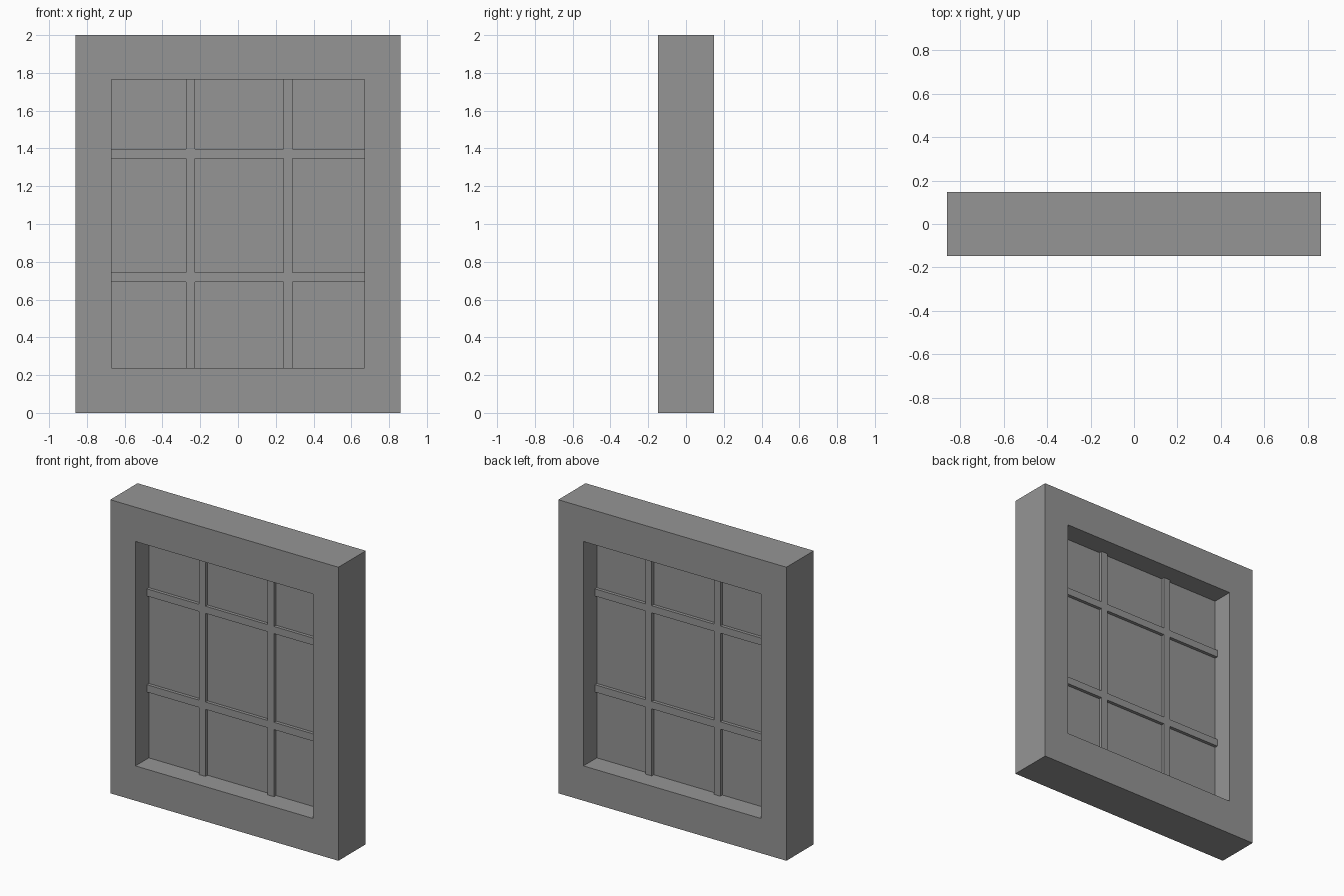
import bpy
import bmesh

cube = bpy.data.objects.get("Cube")
if cube:
    bpy.data.objects.remove(cube, do_unlink=True)

grey = bpy.data.materials.new("plain grey")
grey.use_nodes = True
colour = (0.3, 0.3, 0.3, 1)
grey.diffuse_color = colour
grey.node_tree.nodes["Principled BSDF"].inputs["Base Color"].default_value = colour


def lattice(name, xs, zs, half_depth, keep):
    """Extrude the cells of an x/z grid that pass keep(column, row)."""
    bm = bmesh.new()
    verts = [[bm.verts.new((x, -half_depth, z)) for z in zs] for x in xs]
    for i in range(len(xs) - 1):
        for j in range(len(zs) - 1):
            if keep(i, j):
                bm.faces.new((verts[i][j], verts[i + 1][j],
                              verts[i + 1][j + 1], verts[i][j + 1]))
    bmesh.ops.delete(bm, geom=[v for v in bm.verts if not v.link_faces], context='VERTS')
    # Keep the front cells and add the sides and the back
    front = list(bm.faces)
    result = bmesh.ops.extrude_face_region(bm, geom=front, use_keep_orig=True)
    back = [g for g in result["geom"] if isinstance(g, bmesh.types.BMVert)]
    bmesh.ops.translate(bm, verts=back, vec=(0, 2 * half_depth, 0))
    bmesh.ops.recalc_face_normals(bm, faces=bm.faces)
    mesh = bpy.data.meshes.new(name)
    bm.to_mesh(mesh)
    bm.free()
    mesh.materials.append(grey)
    obj = bpy.data.objects.new(name, mesh)
    bpy.context.collection.objects.link(obj)
    return obj


# Opening edges and the edges of the bars across it
left, right, bottom, top = -0.67, 0.67, 0.237, 1.766
bar_x = [-0.276, -0.228, 0.241, 0.289]
bar_z = [0.694, 0.744, 1.348, 1.397]

# Thick outer surround, open in the middle
lattice("window_frame", [-0.86, left, right, 0.86], [0, bottom, top, 2], 0.147,
        lambda i, j: (i, j) != (1, 1))

# Crossing glazing bars, standing proud of the pane on both sides
lattice("glazing_bars", [left, *bar_x, right], [bottom, *bar_z, top], 0.025,
        lambda i, j: i % 2 == 1 or j % 2 == 1)

# Thin pane in the middle of the depth
lattice("window_pane", [left, right], [bottom, top], 0.003, lambda i, j: True)
